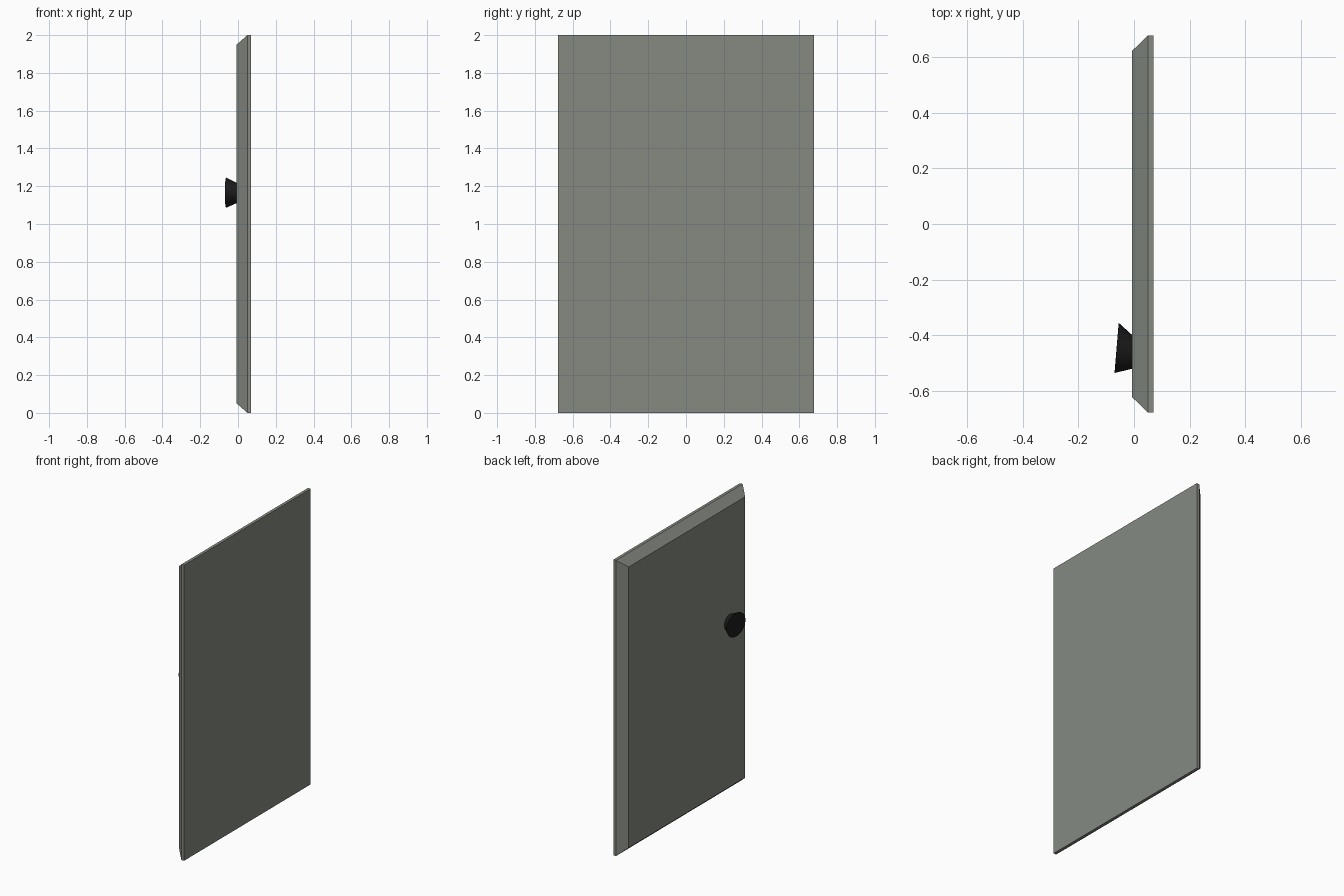
import bpy, bmesh, math

if "Cube" in bpy.data.objects:
    bpy.data.objects.remove(bpy.data.objects["Cube"])


def material(name, rgb):
    m = bpy.data.materials.new(name)
    m.diffuse_color = (*rgb, 1.0)
    m.use_nodes = True
    m.node_tree.nodes["Principled BSDF"].inputs["Base Color"].default_value = m.diffuse_color
    return m


def loft(name, rings, mat):
    """Skin a stack of equal-length point rings and cap both ends."""
    bm = bmesh.new()
    loops = [[bm.verts.new(p) for p in ring] for ring in rings]
    n = len(loops[0])
    for a, b in zip(loops, loops[1:]):
        for i in range(n):
            j = (i + 1) % n
            bm.faces.new((a[i], a[j], b[j], b[i]))
    bm.faces.new(loops[0])
    bm.faces.new(loops[-1])
    bmesh.ops.recalc_face_normals(bm, faces=bm.faces)
    mesh = bpy.data.meshes.new(name)
    bm.to_mesh(mesh)
    bm.free()
    mesh.materials.append(mat)
    ob = bpy.data.objects.new(name, mesh)
    bpy.context.collection.objects.link(ob)
    return ob


def rectangle(x, half_width, inset):
    return [(x, sy * half_width, 1 + sz * (1 - inset))
            for sy, sz in ((-1, -1), (1, -1), (1, 1), (-1, 1))]


def ellipse(x, y, z, ry, rz, tilt=0.0, sides=32):
    angles = [2 * math.pi * i / sides for i in range(sides)]
    return [(x + tilt * math.cos(a), y + ry * math.cos(a), z + rz * math.sin(a))
            for a in angles]


grey = material("grey_green_paint", (0.235, 0.253, 0.222))
black = material("black_metal", (0.012, 0.012, 0.012))

# Door panel: full-size slab with a chamfered face on the -x side
loft("door_panel", [rectangle(0.07, 0.677, 0.0),
                    rectangle(0.05, 0.677, 0.0),
                    rectangle(-0.007, 0.622, 0.05)], grey)

# Knob: flared, slightly tilted cone standing out of the -x face
knob = loft("door_knob", [ellipse(-0.002, -0.461, 1.164, 0.058, 0.051),
                          ellipse(-0.0625, -0.445, 1.166, 0.09, 0.08, tilt=0.0075)], black)
bpy.context.view_layer.objects.active = knob
knob.select_set(True)
bpy.ops.object.shade_smooth_by_angle(angle=math.radians(30))
